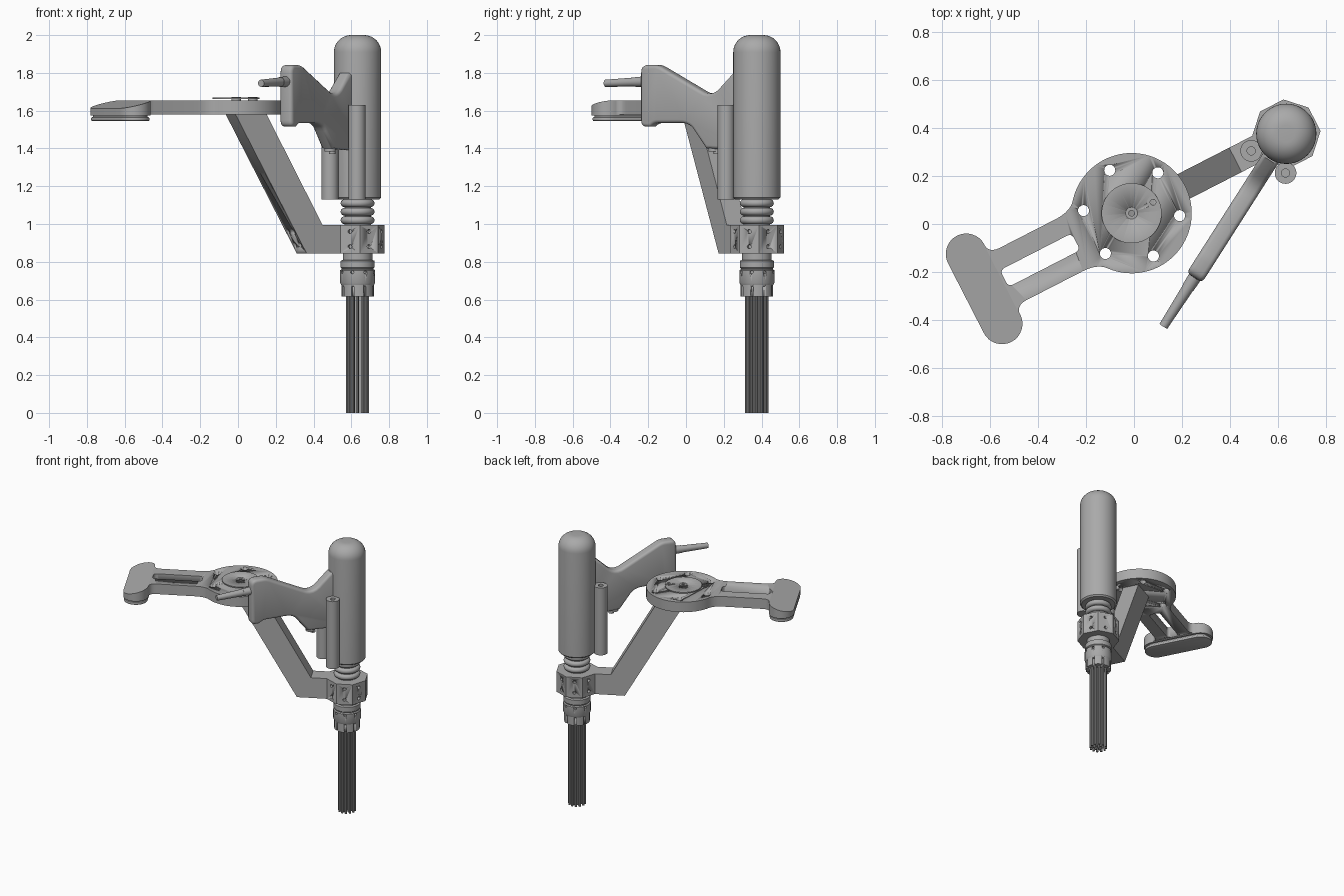
import bpy, bmesh, math
from mathutils import Matrix, Vector

cube = bpy.data.objects.get("Cube")
if cube:
    bpy.data.objects.remove(cube, do_unlink=True)

grey = bpy.data.materials.new("machined grey")
grey.use_nodes = True
COLOUR = (0.4, 0.4, 0.4, 1)
grey.diffuse_color = COLOUR
grey.node_tree.nodes["Principled BSDF"].inputs["Base Color"].default_value = COLOUR

AXIS = Vector((0.633, 0.375, 0))        # tool centre line
HUB = Vector((-0.01, 0.045, 0))         # flange centre
YAW = math.atan2(AXIS.y - HUB.y, AXIS.x - HUB.x)
ARM = Matrix.Translation(HUB) @ Matrix.Rotation(YAW, 4, 'Z')
REACH = (AXIS - HUB).length
TOOL = Matrix.Translation(AXIS) @ Matrix.Rotation(YAW, 4, 'Z')
UPRIGHT = Matrix.Rotation(math.pi / 2, 4, 'X')   # profile (x, z), thickness along y


def finish(bm, name, frame=Matrix(), bevel=0, segments=3, angle=35):
    bmesh.ops.recalc_face_normals(bm, faces=bm.faces)
    bm.transform(frame)
    mesh = bpy.data.meshes.new(name)
    bm.to_mesh(mesh)
    bm.free()
    mesh.materials.append(grey)
    ob = bpy.data.objects.new(name, mesh)
    bpy.context.collection.objects.link(ob)
    bpy.ops.object.select_all(action='DESELECT')
    bpy.context.view_layer.objects.active = ob
    ob.select_set(True)
    if bevel:
        mod = ob.modifiers.new("bevel", 'BEVEL')
        mod.width, mod.segments, mod.limit_method = bevel, segments, 'ANGLE'
        mod.angle_limit = math.radians(50)
        bpy.ops.object.modifier_apply(modifier=mod.name)
    bpy.ops.object.shade_smooth_by_angle(angle=math.radians(angle))
    return ob


def prism(name, points, low, high, frame=Matrix(), **kw):
    bm = bmesh.new()
    base = bm.faces.new([bm.verts.new((x, y, low)) for x, y in points])
    up = bmesh.ops.extrude_face_region(bm, geom=[base])["geom"]
    bmesh.ops.translate(bm, vec=(0, 0, high - low),
                        verts=[v for v in up if isinstance(v, bmesh.types.BMVert)])
    return finish(bm, name, frame, **kw)


def lathe(name, profile, frame=TOOL, steps=48):
    bm = bmesh.new()
    verts = [bm.verts.new((r, 0, z)) for r, z in profile]
    edges = [bm.edges.new(pair) for pair in zip(verts, verts[1:])]
    bmesh.ops.spin(bm, geom=verts + edges, cent=(0, 0, 0), axis=(0, 0, 1),
                   angle=math.tau, steps=steps)
    bmesh.ops.remove_doubles(bm, verts=bm.verts, dist=0.0002)
    return finish(bm, name, frame)


def rod(bm, start, end, r1, r2=None, sides=16):
    start, end = Vector(start), Vector(end)
    turn = (end - start).to_track_quat('Z', 'Y').to_matrix().to_4x4()
    bmesh.ops.create_cone(bm, cap_ends=True, segments=sides, radius1=r1,
                          radius2=r1 if r2 is None else r2, depth=(end - start).length,
                          matrix=Matrix.Translation((start + end) / 2) @ turn)


def cut(ob, bm, frame=Matrix()):
    cutter = finish(bm, "cutter", frame)
    cutter.hide_render = True
    bpy.context.view_layer.objects.active = ob
    mod = ob.modifiers.new("holes", 'BOOLEAN')
    mod.operation, mod.object, mod.solver = 'DIFFERENCE', cutter, 'EXACT'
    bpy.ops.object.modifier_apply(modifier=mod.name)
    bpy.data.objects.remove(cutter, do_unlink=True)


def arc(cx, cy, r, a, b, n=16):
    return [(cx + r * math.cos(a + (b - a) * i / n), cy + r * math.sin(a + (b - a) * i / n))
            for i in range(n + 1)]


def blend(a, c, b, n=6):
    a, b, c = Vector(a), Vector(b), Vector(c)
    return [tuple(a.lerp(c, i / n).lerp(c.lerp(b, i / n), i / n)) for i in range(n + 1)]


def mirrored(half):
    return half + [(x, -y) for x, y in reversed(half)]


# Flange plate with its slotted neck
edge = math.pi - 0.72
half = arc(0, 0, 0.25, 0.03, edge, 40)
half += blend(half.pop(), (-0.218, 0.122), (-0.29, 0.122))
half += blend((-0.555, 0.122), (-0.606, 0.122), (-0.606, 0.17))
flange = prism("flange_plate", mirrored(half), 1.58, 1.655, ARM)
bm = bmesh.new()
for k in range(6):
    a = math.radians(60 * k - 3) - YAW
    x, y = 0.2 * math.cos(a), 0.2 * math.sin(a)
    rod(bm, (x, y, 1.5), (x, y, 1.7), 0.023, sides=24)
cut(flange, bm, ARM)
slot = []
for i, (x, y) in enumerate([(-0.28, 0.019), (-0.575, 0.019), (-0.575, -0.019), (-0.28, -0.019)]):
    slot += arc(x, y, 0.02, i * math.pi / 2, (i + 1) * math.pi / 2, 5)
bm = bmesh.new()
base = bm.faces.new([bm.verts.new((x, y, 1.5)) for x, y in slot])
up = bmesh.ops.extrude_face_region(bm, geom=[base])["geom"]
bmesh.ops.translate(bm, vec=(0, 0, 0.3), verts=[v for v in up if isinstance(v, bmesh.types.BMVert)])
cut(flange, bm, ARM)

# Locating disc on the flange
disc = lathe("locating_disc", [(0, 1.661), (0.125, 1.661), (0.125, 1.669), (0, 1.669)], ARM)
pins = [(0, 0), (0.1, 0)]
bm = bmesh.new()
for x, y in pins:
    rod(bm, (x, y, 1.64), (x, y, 1.7), 0.012)
cut(disc, bm, ARM)
for x, y in pins:
    lathe("locating_pin", [(0.012, 1.65), (0.025, 1.65), (0.025, 1.672), (0.012, 1.672), (0.012, 1.65)],
          ARM @ Matrix.Translation((x, y, 0)), 24)


# Cross handle: sloped upper plate and a lower pad
def stadium(r):
    return arc(-0.689, 0.163, r, 0, math.pi) + arc(-0.689, -0.163, r, math.pi, math.tau)


cross = prism("cross_handle", stadium(0.085), 1.575, 1.655, ARM)
for v in cross.data.vertices:
    if v.co.z > 1.6:
        u = (ARM.inverted() @ v.co).x
        v.co.z += (u + 0.604) * 0.25
prism("cross_handle_spacer", stadium(0.07), 1.56, 1.58, ARM)
prism("cross_handle_pad", stadium(0.08), 1.545, 1.566, ARM, bevel=0.006, segments=2)

# Slanted bracket down to the clamp
bracket = prism("slanted_bracket", [(-0.033, 1.581), (0.152, 1.581), (0.485, 0.995), (0.61, 0.995),
                                    (0.61, 0.845), (0.39, 0.845)], -0.057, 0.057, ARM @ UPRIGHT)
bm = bmesh.new()
for z in (0.89, 0.96):
    u = 0.39 - (z - 0.845) * 0.575
    for y in (-0.03, 0.03):
        rod(bm, (u - 0.05, y, z), (u + 0.06, y, z), 0.014)
cut(bracket, bm, ARM)

# Eight-sided clamp with bolt holes
clamp = prism("clamp", arc(0, 0, 0.143, math.pi / 8, math.pi * 15 / 8, 7), 0.845, 0.995, TOOL)
bm = bmesh.new()
for k in range(8):
    if k != 4:
        d = Vector((math.cos(k * math.pi / 4), math.sin(k * math.pi / 4), 0))
        for z in (0.88, 0.96):
            h = Vector((0, 0, z))
            rod(bm, d * 0.11 + h, d * 0.16 + h, 0.011, sides=12)
cut(clamp, bm, TOOL)

# Barrel, bellows and nose collar
lathe("barrel", [(0, 1.13), (0.115, 1.13), (0.125, 1.14)]
      + arc(0.035, 1.91, 0.09, 0, math.pi / 2, 10) + [(0, 2.0)], steps=64)
bellows = [(0, 0.98), (0.07, 0.98)]
for z in (1.02, 1.065, 1.11):
    bellows += [(0.07, z - 0.021)] + arc(0.07, z, 0.02, -math.pi / 2, math.pi / 2, 8)
lathe("bellows", bellows + [(0.07, 1.14), (0, 1.14)])
collar = lathe("nose_collar", [(0, 0.67), (0.083, 0.67), (0.093, 0.69), (0.093, 0.755), (0.085, 0.76),
                               (0.085, 0.765), (0.09, 0.77), (0.09, 0.805), (0.078, 0.81),
                               (0.078, 0.86), (0, 0.86)])
nut = lathe("slotted_nut", [(0, 0.615), (0.086, 0.615), (0.086, 0.68), (0, 0.68)])
holes, slots = bmesh.new(), bmesh.new()
for k in range(8):
    a = k * math.pi / 4
    d = Vector((math.cos(a), math.sin(a), 0))
    rod(holes, d * 0.08 + Vector((0, 0, 0.745)), d * 0.11 + Vector((0, 0, 0.745)), 0.009, sides=12)
    place = Matrix.Rotation(a, 4, 'Z') @ Matrix.Translation((0.085, 0, 0.64))
    bmesh.ops.create_cube(slots, size=1, matrix=place @ Matrix.Diagonal((0.03, 0.014, 0.09, 1)))
cut(collar, holes, TOOL)
cut(nut, slots, TOOL)

# Needle bundle
bm = bmesh.new()
for count, radius in ((1, 0), (6, 0.027), (12, 0.053)):
    for k in range(count):
        a = math.tau * k / count
        x, y = radius * math.cos(a), radius * math.sin(a)
        rod(bm, (x, y, 0), (x, y, 0.63), 0.0085, sides=10)
finish(bm, "needles", TOOL)

# Two side tubes beside the barrel
for x, y in ((0.487, 0.304), (0.63, 0.212)):
    lathe("side_tube", [(0, 1.13), (0.045, 1.13), (0.045, 1.63), (0.017, 1.63), (0.017, 1.59), (0, 1.59)],
          Matrix.Translation((x, y, 0)), 32)

# Pistol grip, trigger and hose stub
GRIP = Matrix.Translation(AXIS) @ Matrix.Rotation(math.atan2(-0.843, -0.538), 4, 'Z')
outline = [(0.02, 1.80), (0.13, 1.80)] + blend((0.2, 1.735), (0.26, 1.665), (0.33, 1.705))
outline += blend((0.57, 1.825), (0.6, 1.842), (0.63, 1.842)) + blend((0.67, 1.842), (0.71, 1.842), (0.71, 1.80))
outline += blend((0.71, 1.55), (0.71, 1.515), (0.68, 1.515)) + blend((0.65, 1.515), (0.63, 1.535), (0.6, 1.535))
outline += blend((0.46, 1.535), (0.40, 1.535), (0.37, 1.49)) + [(0.30, 1.40), (0.02, 1.385)]
prism("pistol_grip", outline, -0.038, 0.038, GRIP @ UPRIGHT, bevel=0.018)
bm = bmesh.new()
rod(bm, (0.25, 0, 1.43), (0.25, 0, 1.37), 0.018)
rod(bm, (0.27, 0, 1.43), (0.27, 0, 1.385), 0.03)
finish(bm, "trigger", GRIP)
bm = bmesh.new()
rod(bm, (0.66, 0, 1.755), (0.76, 0, 1.752), 0.029, 0.026, 24)
rod(bm, (0.70, 0, 1.754), (0.95, 0, 1.745), 0.026, 0.019, 24)
finish(bm, "hose_stub", GRIP)
